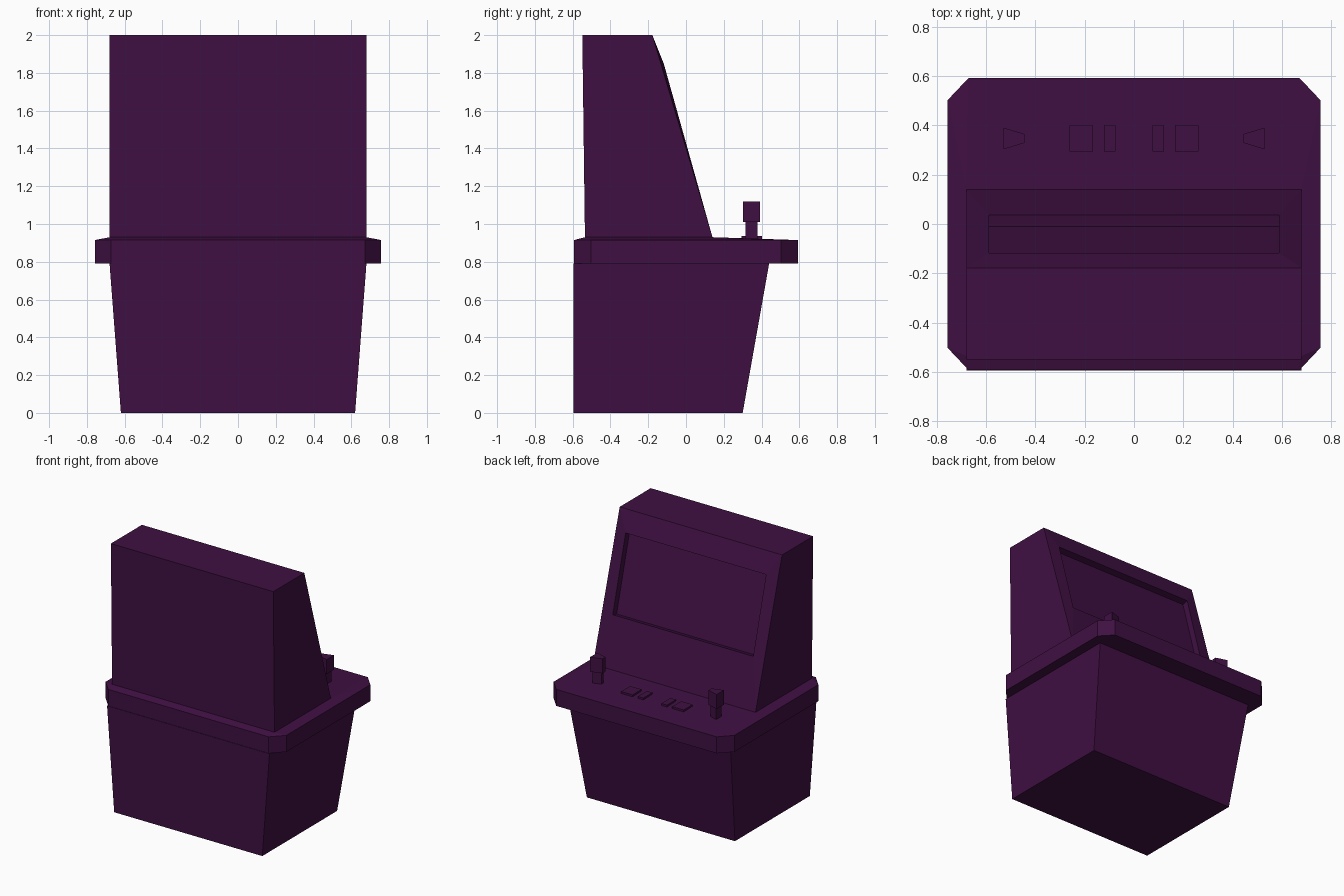
import bpy
import bmesh

cube = bpy.data.objects.get("Cube")
if cube:
    bpy.data.objects.remove(cube, do_unlink=True)

purple = bpy.data.materials.new("dark purple")
purple.use_nodes = True
COLOUR = (0.05, 0.005, 0.055, 1)
purple.diffuse_color = COLOUR
purple.node_tree.nodes["Principled BSDF"].inputs["Base Color"].default_value = COLOUR


def loft(name, rings):
    """Join equal-length rings of points with faces and cap both ends."""
    bm = bmesh.new()
    loops = [[bm.verts.new(p) for p in ring] for ring in rings]
    for a, b in zip(loops, loops[1:]):
        for i in range(len(a)):
            j = (i + 1) % len(a)
            bm.faces.new((a[i], a[j], b[j], b[i]))
    bm.faces.new(loops[0])
    bm.faces.new(loops[-1])
    bmesh.ops.remove_doubles(bm, verts=bm.verts, dist=0.0005)
    bmesh.ops.recalc_face_normals(bm, faces=bm.faces)
    mesh = bpy.data.meshes.new(name)
    bm.to_mesh(mesh)
    bm.free()
    mesh.materials.append(purple)
    obj = bpy.data.objects.new(name, mesh)
    bpy.context.collection.objects.link(obj)
    return obj


def flat_rect(x0, x1, y0, y1, z):
    return [(x0, y0, z), (x1, y0, z), (x1, y1, z), (x0, y1, z)]


def panel(w, low, high):
    """Upright rectangle of half width w between two (y, z) points."""
    return [(-w, *low), (w, *low), (w, *high), (-w, *high)]


def octagon(w, d, cx, cy, z):
    """Rectangle with corners cut by cx and cy."""
    return [(-w + cx, -d, z), (w - cx, -d, z), (w, -d + cy, z), (w, d - cy, z),
            (w - cx, d, z), (-w + cx, d, z), (-w, d - cy, z), (-w, -d + cy, z)]


# Tapered lower cabinet
loft("lower_cabinet", [flat_rect(-0.62, 0.62, -0.595, 0.30, 0),
                       flat_rect(-0.68, 0.68, -0.595, 0.44, 0.79)])

# Control deck, its top rising gently to the foot of the upper cabinet
a, b, c, d = flat_rect(-0.68, 0.68, -0.535, 0.14, 0.93)
loft("control_deck", [octagon(0.757, 0.592, 0.085, 0.09, 0.79),
                      octagon(0.757, 0.592, 0.085, 0.09, 0.915),
                      [a, b, b, c, c, d, d, a]])

# Upper cabinet: flat rear, sloping face, screen opening, sunken screen
loft("upper_cabinet", [panel(0.68, (-0.535, 0.93), (-0.549, 2.0)),
                       panel(0.68, (0.14, 0.93), (-0.178, 2.0)),
                       panel(0.588, (0.036, 1.29), (-0.118, 1.85)),
                       panel(0.588, (-0.01, 1.278), (-0.164, 1.838))])


def wedge(side, scale, z):
    """Trapezoid narrowing towards the middle of the deck."""
    cx, cy = 0.487, 0.347
    shape = [(0.043, -0.044), (0.043, 0.044), (-0.043, 0.018), (-0.043, -0.018)]
    return [(side * (cx + x * scale), cy + y * scale, z) for x, y in shape]


# Joysticks and buttons on both sides
for side, word in ((1, "left"), (-1, "right")):
    loft(f"{word}_joystick_stick", [wedge(side, 0.7, 0.91), wedge(side, 0.7, 1.01)])
    loft(f"{word}_joystick_knob", [wedge(side, 1, 1.01), wedge(side, 1, 1.12)])
    for kind, x0, x1 in (("square", 0.166, 0.262), ("narrow", 0.076, 0.122)):
        loft(f"{word}_{kind}_button",
             [flat_rect(side * x0, side * x1, 0.294, 0.402, z) for z in (0.91, 0.936)])
